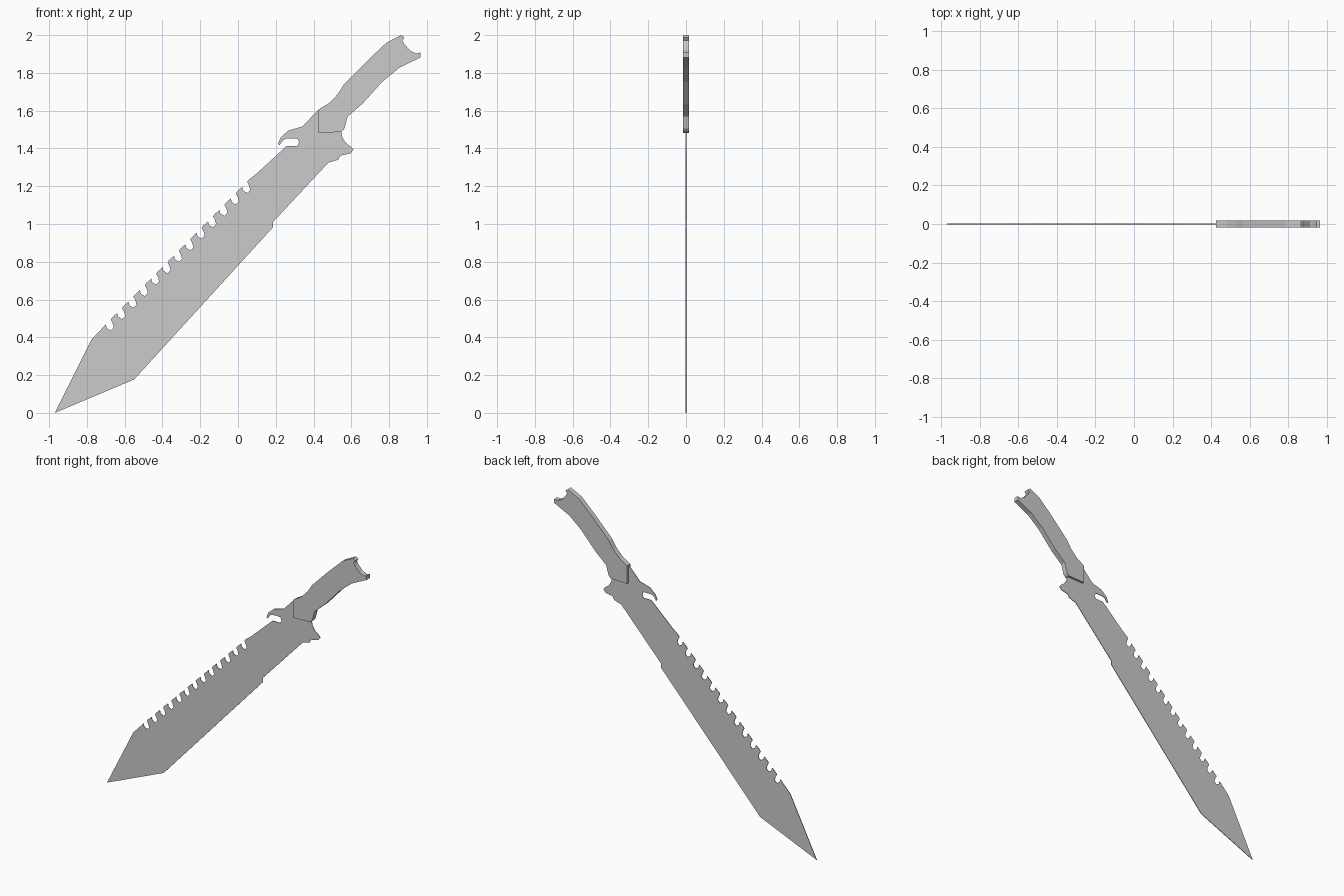
import bpy
import bmesh


def plate(name, outline, thickness):
    """Flat plate cut from an outline in the XZ plane, centred on y = 0."""
    bm = bmesh.new()
    face = bm.faces.new([bm.verts.new((x, -thickness / 2, z)) for x, z in outline])
    result = bmesh.ops.extrude_face_region(bm, geom=[face])
    moved = [v for v in result["geom"] if isinstance(v, bmesh.types.BMVert)]
    bmesh.ops.translate(bm, verts=moved, vec=(0, thickness, 0))
    bmesh.ops.recalc_face_normals(bm, faces=bm.faces)
    mesh = bpy.data.meshes.new(name)
    bm.to_mesh(mesh)
    bm.free()
    obj = bpy.data.objects.new(name, mesh)
    bpy.context.collection.objects.link(obj)
    return obj


# Cutting edge, from the point up to the lower guard
cutting_edge = [(-0.97, 0), (-0.55, 0.177), (0.185, 0.982), (0.185, 1.01), (0.479, 1.325)]

# Lower guard spur
lower_guard = [(0.532, 1.341), (0.542, 1.362), (0.595, 1.373), (0.611, 1.394),
               (0.60, 1.407), (0.57, 1.43), (0.553, 1.458), (0.547, 1.487)]

# Seam against the grip, then the hooked upper guard
upper_guard = [(0.425, 1.483), (0.425, 1.605), (0.341, 1.516), (0.267, 1.495),
               (0.225, 1.458), (0.212, 1.425), (0.22, 1.418), (0.24, 1.445),
               (0.258, 1.453), (0.315, 1.453), (0.323, 1.432), (0.315, 1.413),
               (0.257, 1.413)]

# Saw teeth: one hooked notch repeated along the spine
NOTCHES = 13
notch = [(0, 0), (0.005, -0.02), (0.026, -0.032), (0.042, -0.016),
         (0.037, 0.005), (0.026, 0.026), (0.034, 0.037)]
start, step = (-0.70, 0.468), (0.0602, 0.0607)
spine = [(start[0] + i * step[0] + dx, start[1] + i * step[1] + dz)
         for i in range(NOTCHES) for dx, dz in notch]
spine.append((0.102, 1.27))

blade_outline = (cutting_edge + lower_guard + upper_guard
                 + spine[::-1] + [(-0.775, 0.389)])
plate("blade", blade_outline, 0.004)

# Grip with a forked pommel
grip = [(0.425, 1.483), (0.547, 1.487), (0.563, 1.505), (0.58, 1.568), (0.66, 1.638),
        (0.765, 1.754), (0.855, 1.828), (0.965, 1.881), (0.965, 1.908), (0.945, 1.902),
        (0.912, 1.918), (0.88, 1.953), (0.87, 1.971), (0.881, 1.987), (0.865, 2.0),
        (0.786, 1.96), (0.685, 1.865), (0.56, 1.738), (0.526, 1.685), (0.48, 1.638),
        (0.425, 1.605)]
plate("grip", grip, 0.034)
